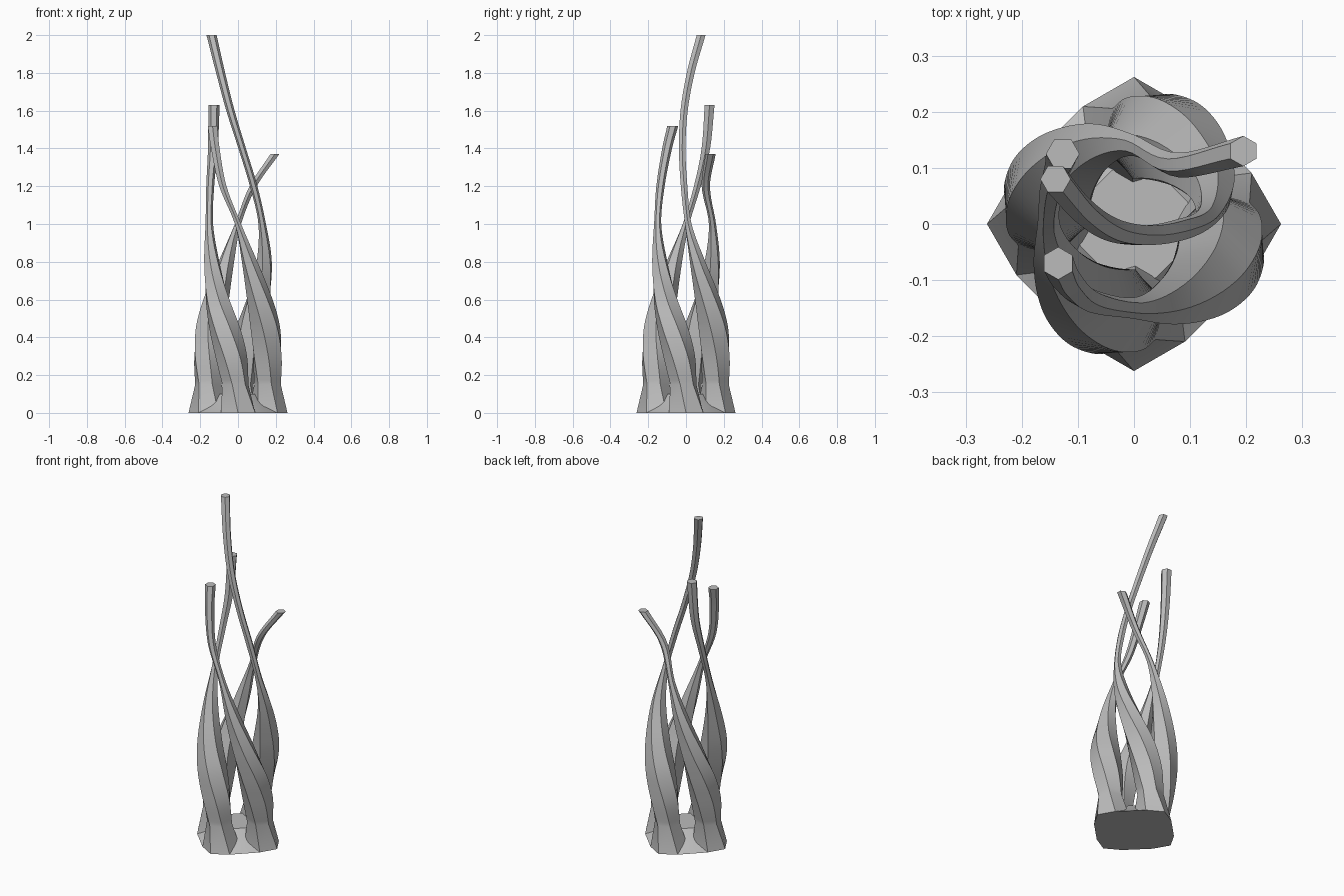
import bpy, bmesh
from math import sin, cos, pi, radians
from mathutils import Vector

cube = bpy.data.objects.get("Cube")
if cube:
    bpy.data.objects.remove(cube)

grey = bpy.data.materials.new("stone_grey")
grey.use_nodes = True
colour = (0.5, 0.5, 0.5, 1)
grey.diffuse_color = colour
grey.node_tree.nodes["Principled BSDF"].inputs["Base Color"].default_value = colour

# shared lower stem: height, clockwise turn, distance from axis, thickness
STEM = [(0.15, 5, 0.157, 0.072), (0.3, 13, 0.16, 0.084), (0.45, 26, 0.161, 0.083),
        (0.6, 43, 0.158, 0.068), (0.8, 66, 0.152, 0.042)]
FOOT_DIST, FOOT_R = 0.157, 0.105

# free upper ends: start angle, then x, y, z, thickness
TIPS = {
    "front_strand": (-90, [(-.152, 0, 1, .02), (-.147, .06, 1.2, .021),
                           (-.133, .105, 1.4, .026), (-.127, .125, 1.63, .03)]),
    "left_strand": (180, [(0, .14, 1, .019), (.08, .105, 1.2, .022), (.195, .13, 1.37, .027)]),
    "back_strand": (90, [(.128, .012, 1, .02), (.083, -.01, 1.2, .02), (.022, -.02, 1.4, .02),
                         (-.04, -.01, 1.6, .022), (-.092, .025, 1.8, .024), (-.14, .08, 2, .027)]),
    "right_strand": (0, [(0, -.15, 1, .019), (-.08, -.135, 1.2, .022),
                         (-.12, -.1, 1.4, .026), (-.135, -.07, 1.52, .029)]),
}


def smooth_path(keys, steps=6):
    """Hermite curve through keys, parametrised by height."""
    def slope(i):
        a, b = keys[max(i - 1, 0)], keys[min(i + 1, len(keys) - 1)]
        return (b - a) / (b.z - a.z)
    out = []
    for i in range(len(keys) - 1):
        p, q = keys[i], keys[i + 1]
        h = q.z - p.z
        for s in range(steps):
            t = s / steps
            out.append(p * (2*t**3 - 3*t**2 + 1) + slope(i) * (h * (t**3 - 2*t**2 + t))
                       + q * (3*t**2 - 2*t**3) + slope(i + 1) * (h * (t**3 - t**2)))
    return out + [keys[-1]]


def hexagon(x, y, z, r, turn):
    return [Vector((x + r * cos(turn + k * pi / 3), y + r * sin(turn + k * pi / 3), z))
            for k in range(6)]


def loft(name, rings):
    bm = bmesh.new()
    loops = [[bm.verts.new(p) for p in ring] for ring in rings]
    for a, b in zip(loops, loops[1:]):
        n = len(a)
        for k in range(n):
            bm.faces.new((a[k], a[(k + 1) % n], b[(k + 1) % n], b[k]))
    bm.faces.new(loops[0][::-1])
    bm.faces.new(loops[-1])
    mesh = bpy.data.meshes.new(name)
    bm.to_mesh(mesh)
    bm.free()
    obj = bpy.data.objects.new(name, mesh)
    bpy.context.collection.objects.link(obj)
    mesh.materials.append(grey)
    bpy.ops.object.select_all(action='DESELECT')
    obj.select_set(True)
    bpy.context.view_layer.objects.active = obj
    bpy.ops.object.shade_smooth_by_angle(angle=radians(25))


# twisting six-sided strands
for name, (start, tip) in TIPS.items():
    keys = []
    for z, turn, dist, r in STEM:
        a = radians(start - turn)
        keys.append(Vector((dist * cos(a), dist * sin(a), z, r)))
    keys += [Vector(p) for p in tip]
    a = radians(start)
    rings = [hexagon(FOOT_DIST * cos(a), FOOT_DIST * sin(a), 0, FOOT_R, a)]
    for x, y, z, r in smooth_path(keys):
        rings.append(hexagon(x, y, z, r, a - radians(90) * min(z, 1)))
    loft(name, rings)

# solid foot joining the four strands, sloping up to the middle
outline = []
for quarter in range(4):
    a = quarter * pi / 2
    for k in (-1, 0, 1):
        b = a + k * pi / 3
        outline.append(Vector((FOOT_DIST * cos(a) + FOOT_R * cos(b),
                               FOOT_DIST * sin(a) + FOOT_R * sin(b), 0)))
loft("foot_web", [outline, [p * 0.75 + Vector((0, 0, 0.035)) for p in outline],
                  [p * 0.45 + Vector((0, 0, 0.1)) for p in outline]])
